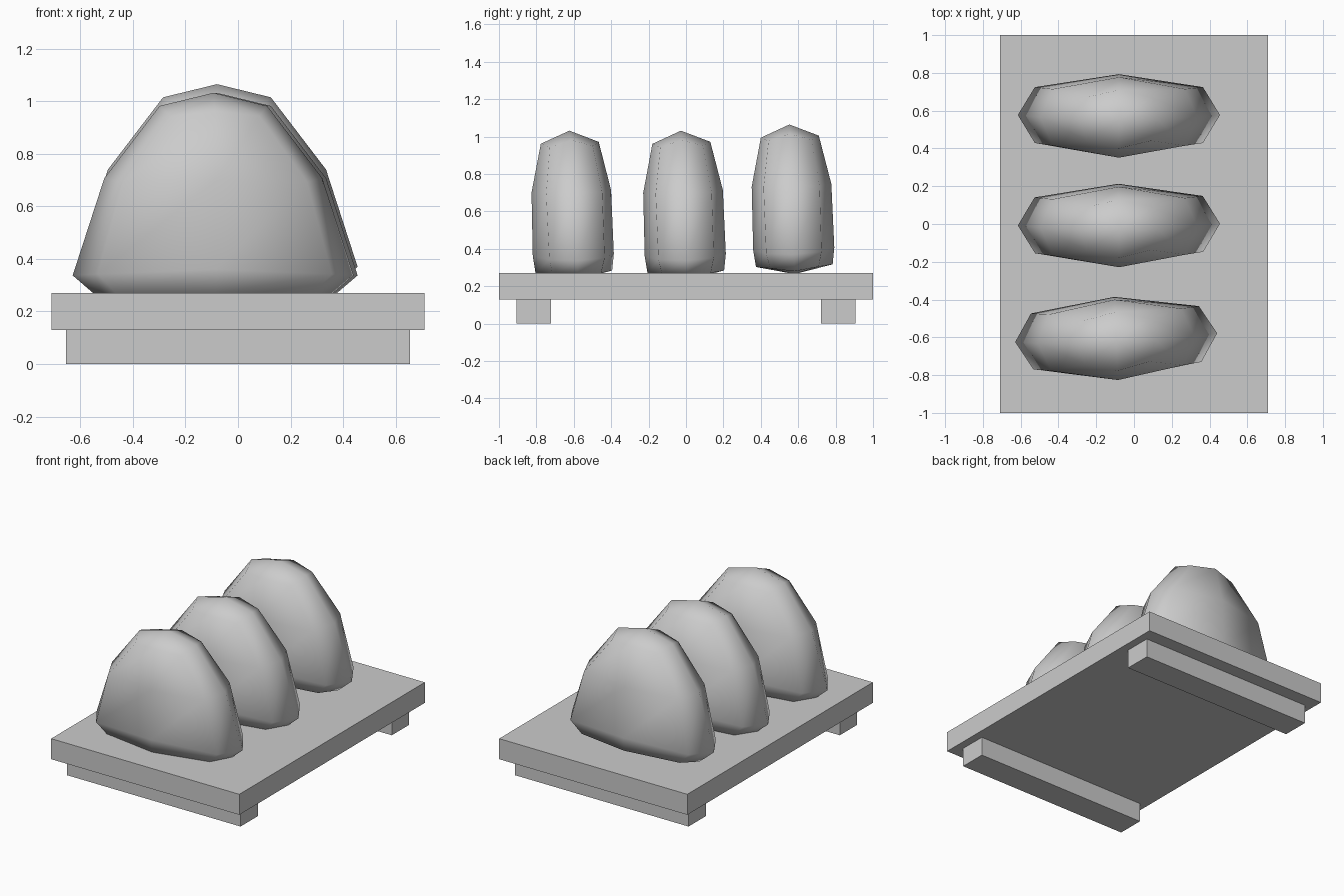
import bpy
import bmesh
from math import radians
from mathutils import Matrix

if "Cube" in bpy.data.objects:
    bpy.data.objects.remove(bpy.data.objects["Cube"])

# Single flat colour
grey = bpy.data.materials.new("light_grey")
grey.use_nodes = True
colour = (0.6, 0.6, 0.6, 1)
grey.diffuse_color = colour
grey.node_tree.nodes["Principled BSDF"].inputs["Base Color"].default_value = colour


def add_object(name, bm, smooth=False):
    bmesh.ops.recalc_face_normals(bm, faces=bm.faces)
    mesh = bpy.data.meshes.new(name)
    bm.to_mesh(mesh)
    bm.free()
    mesh.materials.append(grey)
    for face in mesh.polygons:
        face.use_smooth = smooth
    obj = bpy.data.objects.new(name, mesh)
    bpy.context.collection.objects.link(obj)
    return obj


def add_box(name, centre, size):
    bm = bmesh.new()
    bmesh.ops.create_cube(bm, size=1, matrix=Matrix.Translation(centre) @ Matrix.Diagonal((*size, 1)))
    return add_object(name, bm)


# Serving board and its two feet
add_box("board", (0, 0, 0.2), (1.42, 2, 0.14))
for name, y in (("front_foot", -0.815), ("back_foot", 0.815)):
    add_box(name, (0, y, 0.065), (1.31, 0.185, 0.13))

# Rice ball: eight-sided rings (side x, side z, corner x, corner y, corner z, face y, face z)
RINGS = [
    (0.43, 0.28, 0.37, 0.13, 0.30, 0.205, 0.31),
    (0.535, 0.37, 0.445, 0.148, 0.38, 0.217, 0.40),
    (0.415, 0.74, 0.35, 0.15, 0.73, 0.213, 0.74),
    (0.205, 1.015, 0.17, 0.115, 0.98, 0.155, 1.0),
]


def add_rice_ball(name, place, yaw, lean):
    bm = bmesh.new()
    loops = []
    for sx, sz, cx, cy, cz, fy, fz in RINGS:
        points = [(sx, 0, sz), (cx, cy, cz), (0, fy, fz), (-cx, cy, cz),
                  (-sx, 0, sz), (-cx, -cy, cz), (0, -fy, fz), (cx, -cy, cz)]
        loops.append([bm.verts.new(p) for p in points])
    for low, high in zip(loops, loops[1:]):
        for i in range(8):
            j = (i + 1) % 8
            bm.faces.new((low[i], low[j], high[j], high[i]))
    # Each cap is four quads around a centre point
    for loop, z in ((loops[0], 0.265), (loops[-1], 1.065)):
        tip = bm.verts.new((0, 0, z))
        for i in range(1, 8, 2):
            bm.faces.new((tip, loop[i - 1], loop[i], loop[(i + 1) % 8]))
    obj = add_object(name, bm, smooth=True)
    obj.location = place
    obj.rotation_euler = (radians(lean), 0, radians(yaw))


add_rice_ball("front_rice_ball", (-0.095, -0.59, -0.033), 2.5, 1.8)
add_rice_ball("middle_rice_ball", (-0.08, 0.01, -0.033), 0.5, 2)
add_rice_ball("back_rice_ball", (-0.08, 0.59, 0), 0, 2)
